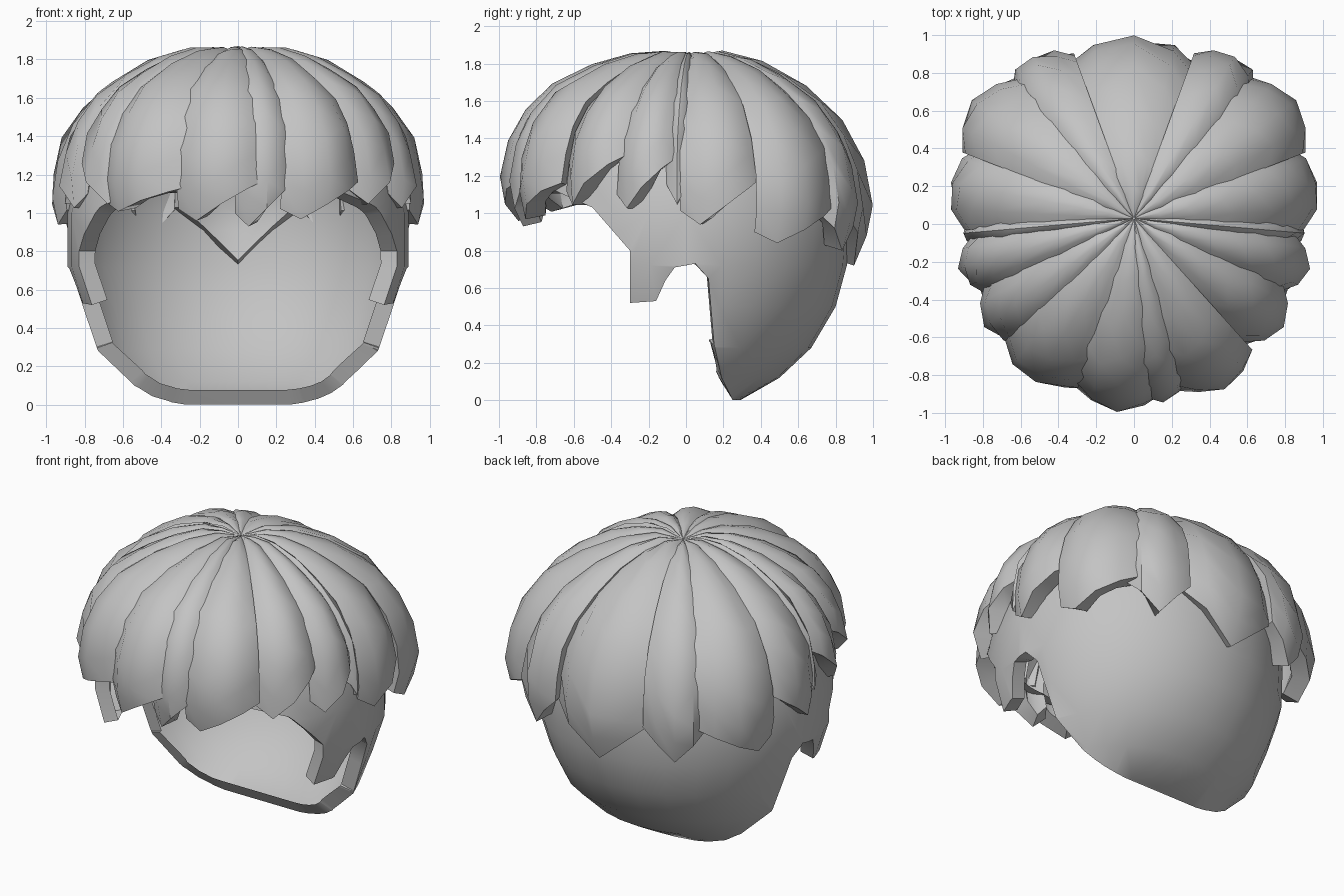
import bpy, bmesh
from math import sin, cos, radians, pi
from mathutils import Vector

default = bpy.data.objects.get("Cube")
if default:
    bpy.data.objects.remove(default, do_unlink=True)

GREY = (0.55, 0.55, 0.55, 1)
hair = bpy.data.materials.new("hair_grey")
hair.use_nodes = True
hair.diffuse_color = GREY
shader = hair.node_tree.nodes["Principled BSDF"]
shader.inputs["Base Color"].default_value = GREY
shader.inputs["Roughness"].default_value = 0.8

CROWN = Vector((0, 0.03, 0))
# Lock profile from crown to tip: share of the lock radius, height
PROFILE = [(0.005, 1.83), (0.2, 1.88), (0.48, 1.8), (0.77, 1.63),
           (0.94, 1.4), (1, 1.12), (0.96, 0.92), (0.87, 0.72)]
COLUMNS = (-1, -0.55, 0, 0.55, 1)
ROWS = 8


def add_mesh(name, bm):
    mesh = bpy.data.meshes.new(name)
    bm.to_mesh(mesh)
    bm.free()
    obj = bpy.data.objects.new(name, mesh)
    bpy.context.collection.objects.link(obj)
    mesh.materials.append(hair)
    return obj


def thicken(obj, amount, rim_only=False):
    mod = obj.modifiers.new("thickness", 'SOLIDIFY')
    mod.thickness = amount
    mod.offset = -1
    mod.use_rim_only = rim_only


def apply_modifiers(objects):
    bpy.ops.object.select_all(action='DESELECT')
    for obj in objects:
        obj.select_set(True)
    bpy.context.view_layer.objects.active = objects[0]
    bpy.ops.object.convert(target='MESH')


def profile_at(profile, t):
    i = min(int(t), len(profile) - 2)
    f = t - i
    return [p + (q - p) * f for p, q in zip(profile[i], profile[i + 1])]


def parameter_at_height(profile, z):
    for i in range(1, len(profile) - 1):
        high, low = profile[i][1], profile[i + 1][1]
        if z >= low:
            return i + (high - z) / (high - low)
    return len(profile) - 1


def make_lock(name, angle, half, radius, tip, rise, lean=0, peak=0):
    """Arched petal from the crown to a tip; lean moves the tip, peak the ridge."""
    # Locks hang lower at the back and bulge higher at the front
    profile = [(r, z - 0.07 * sin(radians(angle)) * r * r) for r, z in PROFILE]
    bm = bmesh.new()
    grid = []
    for u in COLUMNS:
        end = parameter_at_height(profile, tip + rise * abs(u - lean))
        across = abs(u - peak) / (1 - peak if u > peak else 1 + peak)
        arch = 0.09 * across ** (2 - 2 * abs(peak))
        a = radians(angle + half * u)
        column = []
        for k in range(ROWS + 1):
            f = k / ROWS
            r, z = profile_at(profile, end * f)
            sink = 1 - arch * min(1, 0.08 + f)
            column.append(bm.verts.new(CROWN + Vector((
                r * radius * sink * cos(a), r * radius * sink * sin(a),
                0.9 + (z - 0.9) * (sink if z > 0.9 else 1)))))
        grid.append(column)
    for left, right in zip(grid, grid[1:]):
        for k in range(ROWS):
            bm.faces.new((left[k], left[k + 1], right[k + 1], right[k]))
    obj = add_mesh(name, bm)
    thicken(obj, 0.11)
    return obj


# Under layer: lofted shape around the head
RINGS = [(0, 0.55, 0.29), (0.12, 0.61, 0.5), (0.28, 0.75, 0.67),
         (0.5, 0.82, 0.8), (0.72, 0.89, 0.86), (1, 0.89, 0.88),
         (1.2, 0.84, 0.85), (1.4, 0.76, 0.76), (1.58, 0.57, 0.57),
         (1.7, 0.3, 0.3)]
SIDES = 28
bm = bmesh.new()
loops = [[bm.verts.new((a * cos(2 * pi * i / SIDES), b * sin(2 * pi * i / SIDES), z))
          for i in range(SIDES)] for z, a, b in RINGS]
for low, high in zip(loops, loops[1:]):
    for i in range(SIDES):
        j = (i + 1) % SIDES
        bm.faces.new((low[i], low[j], high[j], high[i]))
bm.faces.new(loops[0][::-1])
bm.faces.new(loops[-1])
under = add_mesh("under_layer", bm)

# Side outline of the face opening, sideburn and ear notch
OUTLINE = [(-1.3, 1.12), (-0.7, 1.12), (-0.5, 1.03), (-0.3, 0.8), (-0.3, 0.52),
           (-0.16, 0.53), (-0.11, 0.64), (-0.06, 0.71), (0.05, 0.73),
           (0.12, 0.65), (0.15, 0.3), (0.19, 0.12), (0.25, 0), (0.27, -0.3),
           (-1.3, -0.3)]
bm = bmesh.new()
face = bm.faces.new([bm.verts.new((-1.5, y, z)) for y, z in OUTLINE])
side = bmesh.ops.extrude_face_region(bm, geom=[face])
bmesh.ops.translate(bm, vec=(3, 0, 0),
                    verts=[v for v in side["geom"] if isinstance(v, bmesh.types.BMVert)])
bmesh.ops.recalc_face_normals(bm, faces=bm.faces)
cutter = add_mesh("opening_cutter", bm)
cutter.hide_render = True
cut = under.modifiers.new("opening", 'BOOLEAN')
cut.operation = 'DIFFERENCE'
cut.solver = 'EXACT'
cut.object = cutter
apply_modifiers([under])
bpy.data.objects.remove(cutter, do_unlink=True)

# Open the cut so a thin shell with an inward lip remains
bm = bmesh.new()
bm.from_mesh(under.data)
bmesh.ops.delete(bm, context='FACES', geom=[
    f for f in bm.faces if abs(f.normal.x) < 0.0005
    and 0.001 < f.calc_center_median().z < 1.6])
bm.to_mesh(under.data)
bm.free()
thicken(under, 0.09, rim_only=True)

parts = [under]

# Paired locks: angle, half width, radius, tip, rise, lean, peak
PAIRED = {
    "rear_lock": (58, 12, 1.03, 0.8, 0.22, 0, -0.25),
    "rear_side_lock": (36, 15, 1.07, 0.84, 0.13, -0.55, -0.15),
    "side_lock": (11, 15, 1, 0.94, 0.19, -0.55, 0),
    "small_side_lock": (-5, 5, 0.92, 1.05, 0.15, 0, 0),
    "temple_lock": (-16, 11, 0.97, 1.03, 0.2, -0.55, 0),
    "front_side_lock": (-36, 13, 0.98, 1.05, 0.2, -0.55, 0),
}
for name, (angle, half, radius, tip, rise, lean, peak) in PAIRED.items():
    parts.append(make_lock("left_" + name, angle, half, radius,
                           tip, rise, lean, peak))
    parts.append(make_lock("right_" + name, 180 - angle, half, radius,
                           tip, rise, -lean, -peak))

# Back lock and uneven fringe
parts += [
    make_lock("back_lock", 90, 24, 0.97, 0.72, 0.32),
    make_lock("fringe_left", -62, 14, 1.03, 0.97, 0.14, -0.55, 0.15),
    make_lock("fringe_middle_left", -81, 10, 0.99, 0.93, 0.17, -0.55),
    make_lock("fringe_middle", -95, 15, 1.03, 0.96, 0.16, -0.55),
    make_lock("fringe_right", -121, 16, 1.03, 1.01, 0.1, -0.55, -0.3),
]

# Smooth shading with sharp rims
apply_modifiers(parts)
bpy.ops.object.shade_smooth_by_angle(angle=radians(40))
